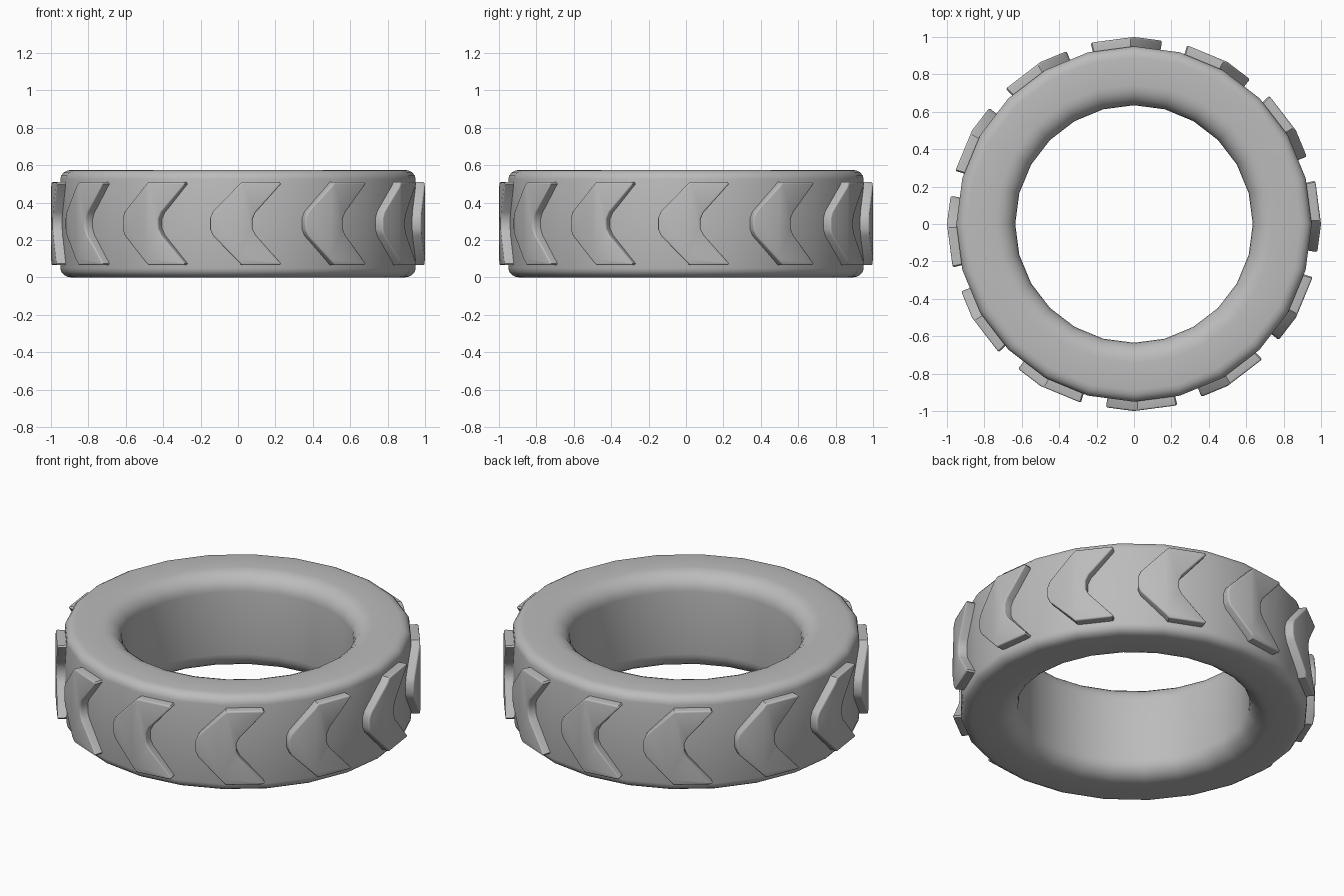
import bpy, bmesh
from math import sin, cos, pi, tan, radians
from mathutils import Matrix

cube = bpy.data.objects.get("Cube")
if cube:
    bpy.data.objects.remove(cube, do_unlink=True)

SIDES, HEIGHT, MID = 24, 0.575, 0.2875
INNER, OUTER, TREAD = 0.635, 0.95, 1.0
LUGS = 12

rubber = bpy.data.materials.new("grey rubber")
rubber.use_nodes = True
grey = (0.5, 0.5, 0.5, 1)
rubber.diffuse_color = grey
rubber.node_tree.nodes["Principled BSDF"].inputs["Base Color"].default_value = grey


def finish(bm, name, angle):
    bmesh.ops.recalc_face_normals(bm, faces=bm.faces)
    mesh = bpy.data.meshes.new(name)
    bm.to_mesh(mesh)
    bm.free()
    mesh.materials.append(rubber)
    obj = bpy.data.objects.new(name, mesh)
    bpy.context.collection.objects.link(obj)
    bpy.ops.object.select_all(action='DESELECT')
    obj.select_set(True)
    bpy.context.view_layer.objects.active = obj
    bpy.ops.object.shade_smooth_by_angle(angle=radians(angle))
    return obj


def corner(r, z, rx, rz, start, steps):
    # Quarter ellipse swept from the start angle
    return [(r + rx * cos(start + pi / 2 * i / steps),
             z + rz * sin(start + pi / 2 * i / steps)) for i in range(steps + 1)]


# Tyre body: rounded section lathed around z
upper = (corner(OUTER - 0.06, HEIGHT - 0.05, 0.06, 0.05, 0, 4)
         + corner(INNER + 0.11, HEIGHT - 0.1, 0.11, 0.1, pi / 2, 6))
section = upper + [(r, HEIGHT - z) for r, z in reversed(upper)]
bm = bmesh.new()
rings = []
for s in range(SIDES):
    a = 2 * pi * s / SIDES
    rings.append([bm.verts.new((r * cos(a), r * sin(a), z)) for r, z in section])
for s in range(SIDES):
    a, b = rings[s], rings[(s + 1) % SIDES]
    for i in range(len(section)):
        j = (i + 1) % len(section)
        bm.faces.new((a[i], b[i], b[j], a[j]))
finish(bm, "tyre_body", 60)

# Tread lugs: chevrons folded over the facets of the body
half = [(-0.15, 0.03), (-0.135, 0.065), (0.02, 0.222), (0.225, 0.222),
        (0.232, 0.212), (0.095, 0.06), (0.078, 0.025)]
outline = half + [(x, -z) for x, z in reversed(half)]
for n in range(LUGS):
    bm = bmesh.new()
    face = bm.faces.new([bm.verts.new((x, 0, MID + z)) for x, z in outline])
    ext = bmesh.ops.extrude_face_region(bm, geom=[face])["geom"]
    base = {g for g in ext if isinstance(g, bmesh.types.BMVert)}
    for v in bm.verts:
        v.co.y = 0.06 if v in base else 0
    bmesh.ops.recalc_face_normals(bm, faces=bm.faces)
    rim = [e for e in bm.edges if all(abs(v.co.y) < 1e-5 for v in e.verts)]
    bmesh.ops.bevel(bm, geom=rim, offset=0.013, segments=3, profile=0.5,
                    affect='EDGES', clamp_overlap=True)
    bmesh.ops.bisect_plane(bm, geom=bm.verts[:] + bm.edges[:] + bm.faces[:],
                           plane_co=(0, 0, 0), plane_no=(1, 0, 0))
    for v in bm.verts:
        depth = v.co.y
        v.co.x *= 1 - depth
        v.co.y = depth - (TREAD - abs(v.co.x) * tan(pi / SIDES))
    bmesh.ops.transform(bm, matrix=Matrix.Rotation(2 * pi * n / LUGS, 4, 'Z'), verts=bm.verts)
    finish(bm, "tread_lug_%02d" % (n + 1), 35)
